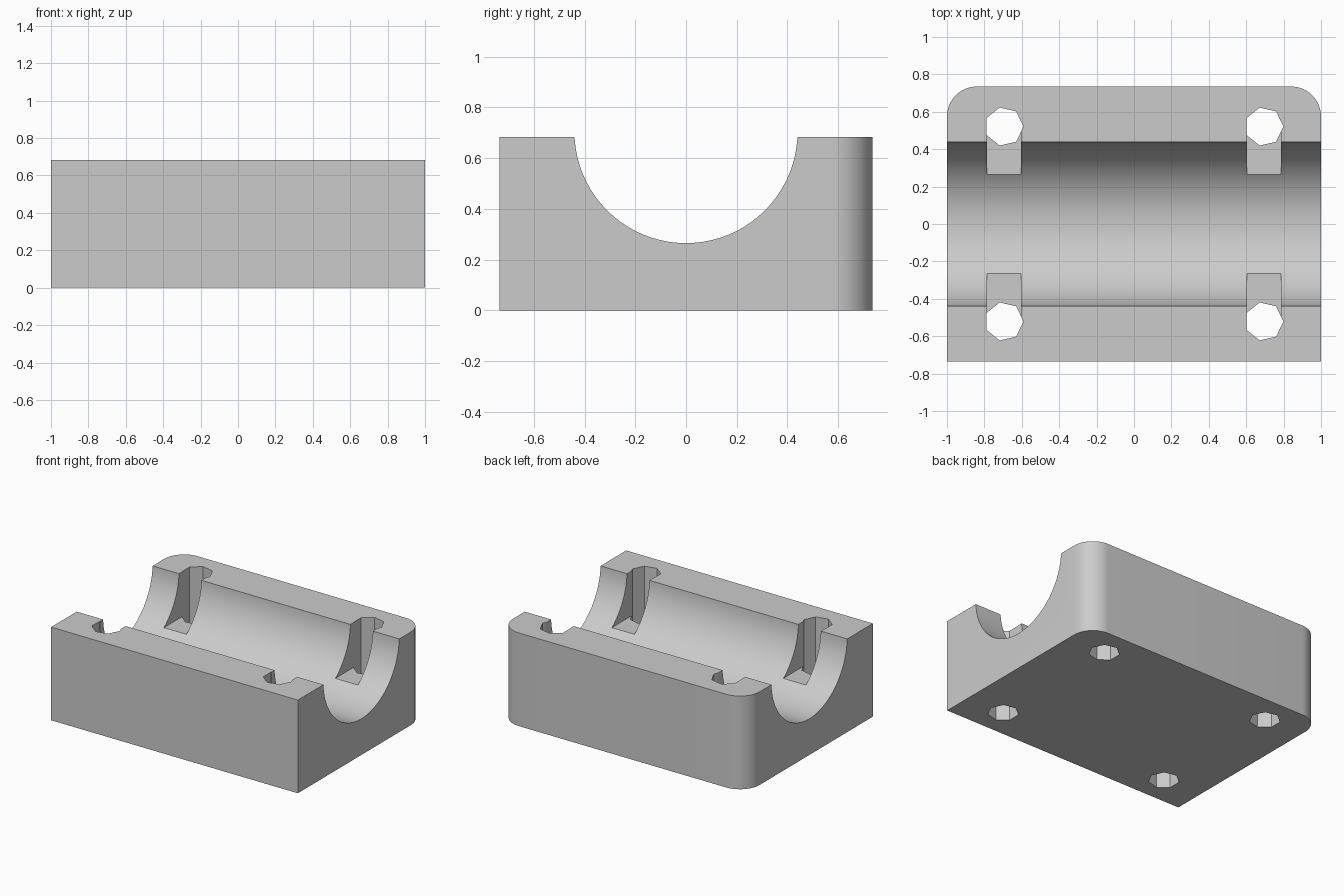
import bpy, bmesh
from math import cos, sin, pi

cube = bpy.data.objects.get("Cube")
if cube:
    bpy.data.objects.remove(cube, do_unlink=True)

LENGTH, DEPTH, HEIGHT = 1.0, 0.735, 0.683      # half length, half depth, full height
CORNER = 0.16
GROOVE_R, GROOVE_Z = 0.44, 0.705
HOLE_X, HOLE_Y, HOLE_R = 0.695, 0.521, 0.104
SLOT_HALF, SLOT_FLOOR = 0.091, 0.354


def prism(name, points, direction):
    """Extrude a closed outline of 3D points along a direction."""
    mesh = bpy.data.meshes.new(name)
    bm = bmesh.new()
    face = bm.faces.new([bm.verts.new(p) for p in points])
    extruded = bmesh.ops.extrude_face_region(bm, geom=[face])
    verts = [e for e in extruded["geom"] if isinstance(e, bmesh.types.BMVert)]
    bmesh.ops.translate(bm, verts=verts, vec=direction)
    bmesh.ops.recalc_face_normals(bm, faces=bm.faces)
    bm.to_mesh(mesh)
    bm.free()
    obj = bpy.data.objects.new(name, mesh)
    bpy.context.collection.objects.link(obj)
    return obj


def arc(cx, cy, r, start, end, steps):
    angles = [start + (end - start) * i / steps for i in range(steps + 1)]
    return [(cx + r * cos(a), cy + r * sin(a)) for a in angles]


def cut(target, cutter):
    """Subtract the cutter from the target, then discard it."""
    cutter.hide_render = True
    mod = target.modifiers.new("cut", "BOOLEAN")
    mod.operation = "DIFFERENCE"
    mod.solver = "EXACT"
    mod.object = cutter
    bpy.context.view_layer.objects.active = target
    bpy.ops.object.modifier_apply(modifier=mod.name)
    bpy.data.objects.remove(cutter, do_unlink=True)


# Block with square front corners and rounded back corners
cx, cy = LENGTH - CORNER, DEPTH - CORNER
outline = [(-LENGTH, -DEPTH), (LENGTH, -DEPTH)]
outline += arc(cx, cy, CORNER, 0, pi / 2, 16)
outline += arc(-cx, cy, CORNER, pi / 2, pi, 16)
block = prism("bearing_block", [(x, y, 0) for x, y in outline], (0, 0, HEIGHT))

# Half-round groove along the length
ring = arc(0, GROOVE_Z, GROOVE_R, 0, 2 * pi, 80)[:-1]
cut(block, prism("groove_cutter", [(-1.2, y, z) for y, z in ring], (2.4, 0, 0)))

# Four seven-sided through holes, each with a slot opening into the groove
for sx in (-1, 1):
    for sy in (-1, 1):
        x, y = sx * HOLE_X, sy * HOLE_Y
        hole = arc(x, y, HOLE_R, 0, 2 * pi, 7)[:-1]
        cut(block, prism("hole_cutter", [(px, py, -0.2) for px, py in hole], (0, 0, 1.2)))
        inner = sy * 0.2
        slot = [(x - SLOT_HALF, inner), (x + SLOT_HALF, inner),
                (x + SLOT_HALF, y), (x - SLOT_HALF, y)]
        cut(block, prism("slot_cutter", [(px, py, SLOT_FLOOR) for px, py in slot], (0, 0, 0.6)))

# Single grey finish
grey = bpy.data.materials.new("plain_grey")
grey.use_nodes = True
colour = (0.6, 0.6, 0.6, 1)
grey.diffuse_color = colour
grey.node_tree.nodes["Principled BSDF"].inputs["Base Color"].default_value = colour
block.data.materials.clear()
block.data.materials.append(grey)

bpy.ops.object.select_all(action="DESELECT")
block.select_set(True)
bpy.context.view_layer.objects.active = block
bpy.ops.object.shade_smooth_by_angle(angle=pi / 6)
